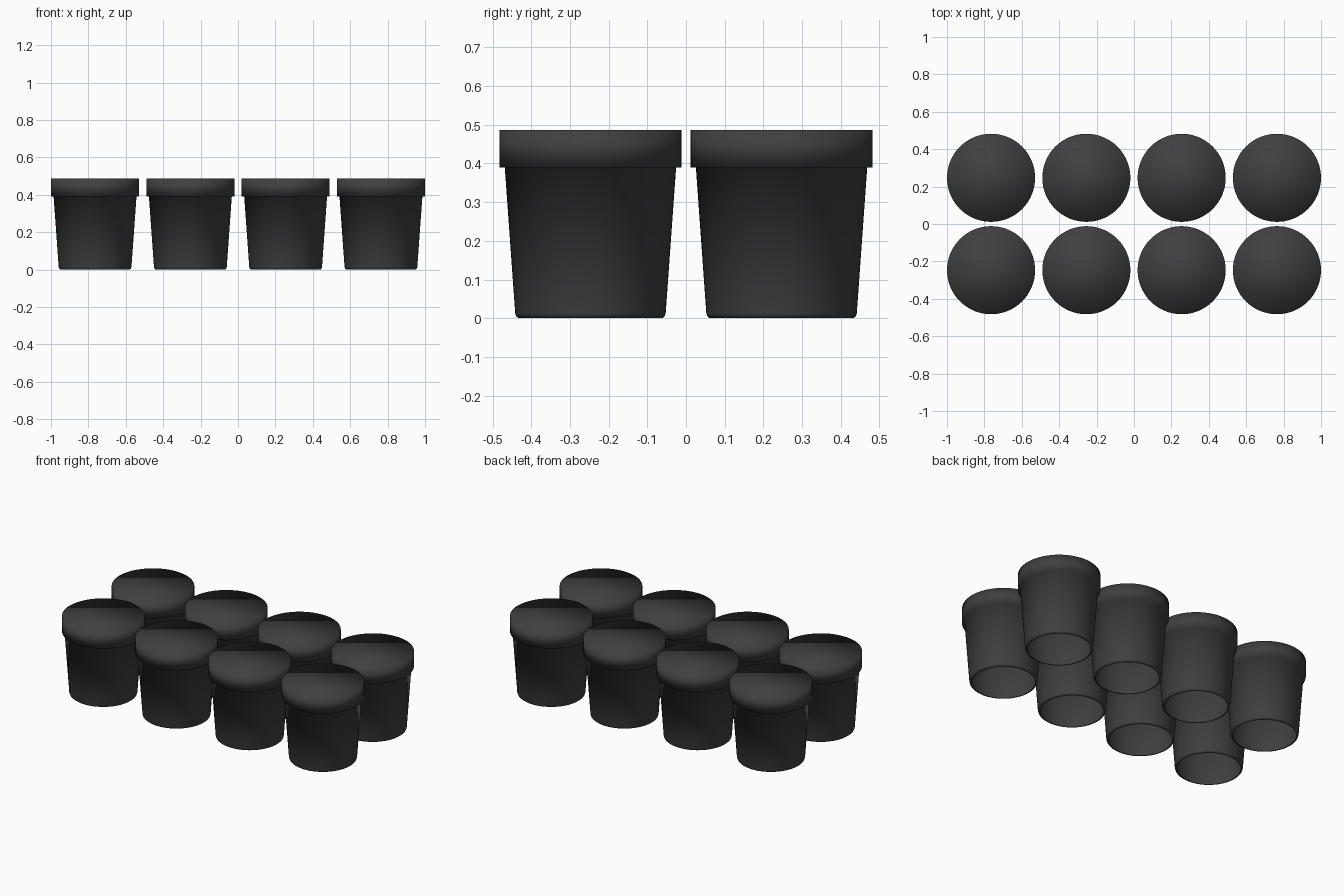
import bpy, bmesh
from math import cos, sin, tau

cube = bpy.data.objects.get("Cube")
if cube:
    bpy.data.objects.remove(cube, do_unlink=True)

SIDES = 64
# Radius and height, from the open foot up to the collar's top edge
PROFILE = [(0.180, 0.0), (0.187, 0.001), (0.192, 0.005), (0.1945, 0.013),
           (0.2215, 0.39), (0.2355, 0.39), (0.2355, 0.487)]

# Dark plastic
plastic = bpy.data.materials.new("dark grey plastic")
plastic.use_nodes = True
colour = (0.05, 0.05, 0.05, 1)
plastic.diffuse_color = colour
plastic.node_tree.nodes["Principled BSDF"].inputs["Base Color"].default_value = colour


def pot_mesh():
    """Turned shell, open below, with a stepped collar and a flat closed top."""
    bm = bmesh.new()
    rings = [[bm.verts.new((r * cos(tau * i / SIDES), r * sin(tau * i / SIDES), z))
              for i in range(SIDES)] for r, z in PROFILE]
    for low, high in zip(rings, rings[1:]):
        for i in range(SIDES):
            j = (i + 1) % SIDES
            bm.faces.new((low[i], low[j], high[j], high[i]))
    bm.faces.new(rings[-1])
    # Smooth all over, so the collar rolls softly into the top
    for face in bm.faces:
        face.smooth = True
    mesh = bpy.data.meshes.new("pot")
    bm.to_mesh(mesh)
    bm.free()
    mesh.materials.append(plastic)
    return mesh


# Two rows of four pots
mesh = pot_mesh()
for row, y in (("front", -0.247), ("back", 0.247)):
    for n in range(4):
        pot = bpy.data.objects.new(f"{row}_pot_{n + 1}", mesh)
        pot.location = ((n - 1.5) * 0.5095, y, 0)
        bpy.context.collection.objects.link(pot)
